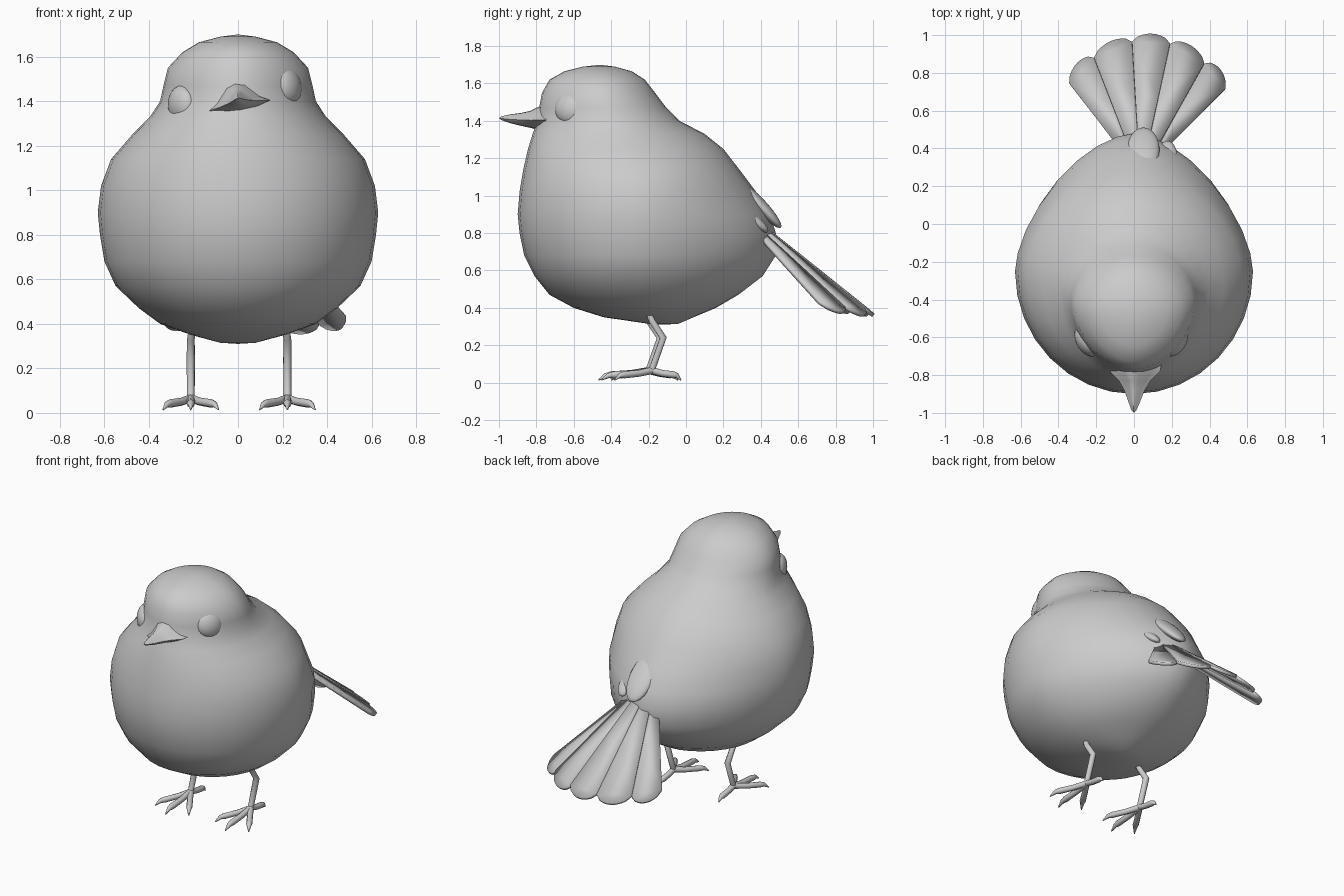
import bpy, bmesh, math
from mathutils import Vector, Matrix

if "Cube" in bpy.data.objects:
    bpy.data.objects.remove(bpy.data.objects["Cube"])


def make_object(name, bm, angle=50):
    bmesh.ops.recalc_face_normals(bm, faces=bm.faces)
    mesh = bpy.data.meshes.new(name)
    bm.to_mesh(mesh)
    bm.free()
    ob = bpy.data.objects.new(name, mesh)
    bpy.context.collection.objects.link(ob)
    smooth(ob, angle)
    return ob


def smooth(ob, angle):
    bpy.ops.object.select_all(action='DESELECT')
    ob.select_set(True)
    bpy.context.view_layer.objects.active = ob
    bpy.ops.object.shade_smooth_by_angle(angle=math.radians(angle))


def loft(name, rings, start, end, angle=50):
    """Skin closed rings of points and close both ends to a pole."""
    bm = bmesh.new()
    rows = [[bm.verts.new(p) for p in r] for r in rings]
    n = len(rows[0])
    for a, b in zip(rows, rows[1:]):
        for i in range(n):
            j = (i + 1) % n
            bm.faces.new((a[i], a[j], b[j], b[i]))
    for row, pole in ((rows[0], start), (rows[-1], end)):
        p = bm.verts.new(pole)
        for i in range(n):
            bm.faces.new((row[i], row[(i + 1) % n], p))
    return make_object(name, bm, angle)


def tube(name, points, radii, depth):
    cu = bpy.data.curves.new(name, 'CURVE')
    cu.dimensions = '3D'
    cu.bevel_depth = depth
    cu.bevel_resolution = 2
    cu.use_fill_caps = True
    sp = cu.splines.new('POLY')
    sp.points.add(len(points) - 1)
    for q, p, r in zip(sp.points, points, radii):
        q.co = (*p, 1)
        q.radius = r
    ob = bpy.data.objects.new(name, cu)
    bpy.context.collection.objects.link(ob)
    bpy.ops.object.select_all(action='DESELECT')
    ob.select_set(True)
    bpy.context.view_layer.objects.active = ob
    bpy.ops.object.convert(target='MESH')
    smooth(bpy.context.object, 50)


def ellipsoid(name, centre, radii, rotation):
    bm = bmesh.new()
    bmesh.ops.create_uvsphere(bm, u_segments=24, v_segments=14, radius=1)
    m = Matrix.Translation(centre) @ rotation @ Matrix.Diagonal((*radii, 1))
    bm.transform(m)
    return make_object(name, bm, 80)


# Body and head: egg-shaped slices (z, front y, widest y, back y, half width)
slices = [
    (.315, -.2, -.13, -.04, .08), (.35, -.44, -.2, .04, .21),
    (.40, -.60, -.22, .16, .35), (.47, -.73, -.24, .28, .445),
    (.57, -.81, -.25, .41, .55), (.68, -.865, -.25, .48, .60),
    (.80, -.89, -.25, .48, .62), (.90, -.90, -.25, .45, .63),
    (1.02, -.89, -.26, .375, .615), (1.14, -.87, -.28, .285, .57),
    (1.25, -.845, -.31, .2, .475), (1.33, -.82, -.34, .1, .395),
    (1.40, -.795, -.40, -.035, .35), (1.47, -.785, -.42, -.105, .335),
    (1.55, -.77, -.44, -.165, .315), (1.62, -.73, -.45, -.22, .25),
    (1.665, -.65, -.46, -.29, .175), (1.69, -.55, -.46, -.38, .08)]
rings = []
for z, yf, yc, yb, w in slices:
    ring = []
    for i in range(32):
        a = 2 * math.pi * i / 32
        c, s = math.cos(a), math.sin(a)
        if s > 0:
            n = 1.65 if .5 < z < 1.1 else 1.85
        else:
            n = 1.8 if z > 1.36 else 2
        x = math.copysign(abs(c) ** (2 / n), c) * w
        y = yc + abs(s) ** (2 / n) * ((yb if s > 0 else yf) - yc)
        ring.append((x, y, z))
    rings.append(ring)
loft("body_and_head", rings, (0, -.12, .31), (0, -.46, 1.70), 80)

# Head features are rolled slightly to one side
roll = Matrix.Rotation(math.radians(-10), 4, 'Y')

# Eyes
for s, name in ((1, "right_eye"), (-1, "left_eye")):
    centre = Vector((-.015 + .232 * s, -.615, 1.425 + .045 * s))
    out = Vector((s * .87, -.45, .08))
    rot = roll @ out.to_track_quat('Z', 'Y').to_matrix().to_4x4()
    ellipsoid(name, centre, (.092, .092, .06), rot)

# Beak: (y, half width, top z, corner z, bottom z) about the beak axis
pivot = Vector((0, 0, 1.41))
beak = []
for y, w, zt, zm, zb in [(-.73, .145, .075, -.03, -.06), (-.78, .135, .07, -.03, -.055),
                         (-.83, .085, .045, -.022, -.045), (-.88, .055, .033, -.015, -.036),
                         (-.94, .032, .025, -.008, -.022), (-.985, .014, .015, 0, -.006)]:
    pts = [(0, zt), (w * .3, zt * .8), (w * .7, zt * .2 + zm * .6), (w, zm), (w * .55, zb * .9),
           (0, zb), (-w * .55, zb * .9), (-w, zm), (-w * .7, zt * .2 + zm * .6), (-w * .3, zt * .8)]
    beak.append([pivot + roll @ Vector((x, y, z)) for x, z in pts])
loft("beak", beak, (0, -.72, 1.41), (0, -1.0, 1.415))

# Tail: fan of five overlapping feathers between six tip corners
tips = [(-.34, .74, .43), (-.21, .875, .40), (-.01, .96, .385),
        (.19, .95, .385), (.37, .845, .40), (.48, .71, .43)]
roots = []
for i in range(6):
    t = i / 5
    roots.append(Vector((-.06 + .21 * t, .38, .85 - .22 * (t - .5) ** 2)))
for k in range(5):
    a, b = roots[k], roots[k + 1]
    c, d = Vector(tips[k + 1]), Vector(tips[k])
    along = ((c + d) / 2 - (a + b) / 2).normalized()
    outline = [a, b, b.lerp(c, .5)]
    for i in range(9):
        t = i / 8
        outline.append(c.lerp(d, t) + along * .06 * math.sin(math.pi * t) ** .6)
    outline.append(a.lerp(d, .5))
    bm = bmesh.new()
    lift = .006 * (2 - abs(k - 2))
    vs = [bm.verts.new(p + Vector((0, 0, lift))) for p in outline]
    bm.faces.new(vs)
    bmesh.ops.triangulate(bm, faces=bm.faces)
    ob = make_object(f"tail_feather_{k + 1}", bm, 40)
    m = ob.modifiers.new("thickness", 'SOLIDIFY')
    m.thickness = .02
    m.offset = 0

# Rump coverts over the tail root
for name, centre, radii, aim in [
        ("rump_covert_centre", (.05, .395, .95), (.085, .035, .165), (0, .68, -.73)),
        ("rump_covert_left", (-.10, .37, .87), (.05, .03, .10), (.1, .75, -.6)),
        ("rump_covert_right", (.18, .36, .87), (.05, .03, .10), (-.05, .75, -.6))]:
    rot = Vector(aim).to_track_quat('Z', 'Y').to_matrix().to_4x4()
    ellipsoid(name, Vector(centre), radii, rot)

# Legs and feet
for s, side in ((1, "right"), (-1, "left")):
    x = .217 * s + .005
    y0 = -.19 + .008 * s
    ankle = Vector((x, y0, .07))
    tube(f"{side}_leg", [(x - .01 * s, y0 - .03, .40), (x, y0, .33), (x, y0 + .06, .24), ankle],
         [1, 1, 1.1, 1], .018)
    for n, (dx, dy) in enumerate([(-.125, -.20), (0, -.27), (.125, -.20), (0, .155)]):
        pts = []
        for t, z in ((0, .065), (.35, .05), (.75, .042), (.86, .038), (1, .014)):
            pts.append((x + dx * t, y0 + dy * t, z))
        tube(f"{side}_toe_{n + 1}", pts, [1, .95, 1, .7, .15], .019)
